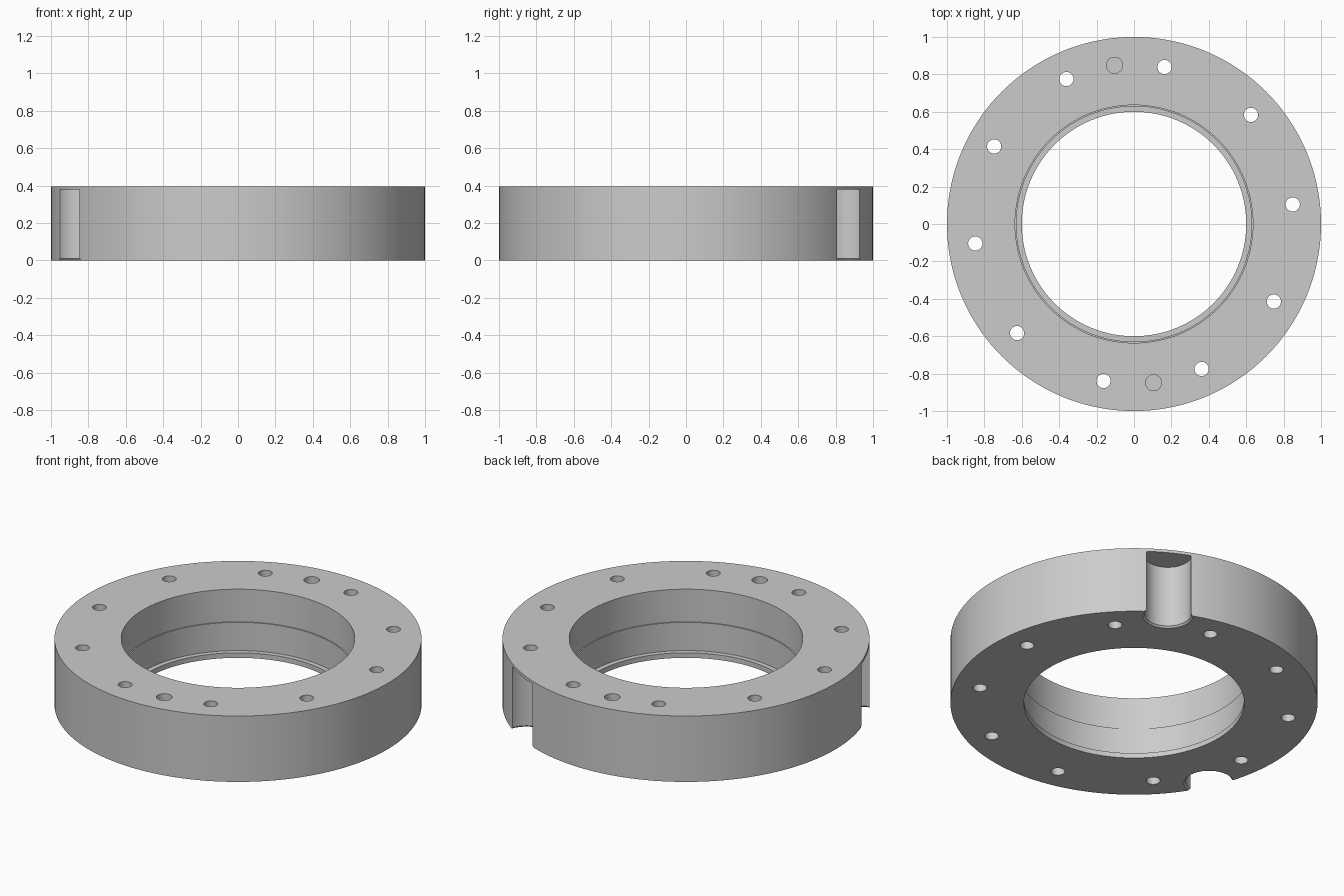
import bpy, bmesh, math

if "Cube" in bpy.data.objects:
    bpy.data.objects.remove(bpy.data.objects["Cube"])

H = 0.396          # ring height
BOLT_R = 0.855     # bolt circle radius

metal = bpy.data.materials.new("plain grey")
metal.diffuse_color = (0.6, 0.6, 0.6, 1)
metal.use_nodes = True
metal.node_tree.nodes["Principled BSDF"].inputs["Base Color"].default_value = metal.diffuse_color


def lathe(name, profile, steps, centre=(0, 0), closed=False):
    """Spin a list of (radius, z) points round a vertical axis."""
    bm = bmesh.new()
    rings = []
    for r, z in profile:
        rings.append([bm.verts.new((centre[0] + r * math.cos(2 * math.pi * i / steps),
                                    centre[1] + r * math.sin(2 * math.pi * i / steps), z))
                      for i in range(steps)])
    pairs = list(zip(rings, rings[1:]))
    if closed:
        pairs.append((rings[-1], rings[0]))
    else:
        bm.faces.new(rings[0])
        bm.faces.new(rings[-1])
    for a, b in pairs:
        for i in range(steps):
            j = (i + 1) % steps
            bm.faces.new((a[i], a[j], b[j], b[i]))
    bmesh.ops.recalc_face_normals(bm, faces=bm.faces)
    mesh = bpy.data.meshes.new(name)
    bm.to_mesh(mesh)
    bm.free()
    mesh.materials.append(metal)
    obj = bpy.data.objects.new(name, mesh)
    bpy.context.collection.objects.link(obj)
    return obj


def polar(radius, degrees):
    a = math.radians(degrees)
    return radius * math.cos(a), radius * math.sin(a)


# Ring body: stepped bore with a thin retaining lip at the bottom
ring = lathe("flange_ring", [(1, 0), (1, H), (0.636, H), (0.636, 0.2), (0.629, 0.2),
                             (0.629, 0.03), (0.6, 0.03), (0.6, 0)], 144, closed=True)

cutters = []
# Ten through bolt holes
for k in range(10):
    cutters.append(lathe("bolt_hole_cutter", [(0.038, -0.1), (0.038, 0.5)], 32,
                         polar(BOLT_R, 7 + 36 * k)))
# Two blind dowel holes from the top
for angle in (97, 277):
    cutters.append(lathe("dowel_hole_cutter", [(0.043, 0.2), (0.043, 0.5)], 32,
                         polar(BOLT_R, angle)))
# Two round side notches, open below with a small chamfer
for angle in (61, 205):
    cutters.append(lathe("side_notch_cutter", [(0.147, -0.01), (0.127, 0.01), (0.127, 0.378)],
                         64, polar(0.967, angle)))

# Cut every opening out of the ring
bpy.context.view_layer.objects.active = ring
ring.select_set(True)
for cutter in cutters:
    cutter.hide_render = True
    mod = ring.modifiers.new("cut", 'BOOLEAN')
    mod.operation = 'DIFFERENCE'
    mod.solver = 'EXACT'
    mod.object = cutter
    bpy.ops.object.modifier_apply(modifier=mod.name)
for cutter in cutters:
    bpy.data.objects.remove(cutter, do_unlink=True)

bpy.ops.object.shade_smooth_by_angle(angle=math.radians(30))
